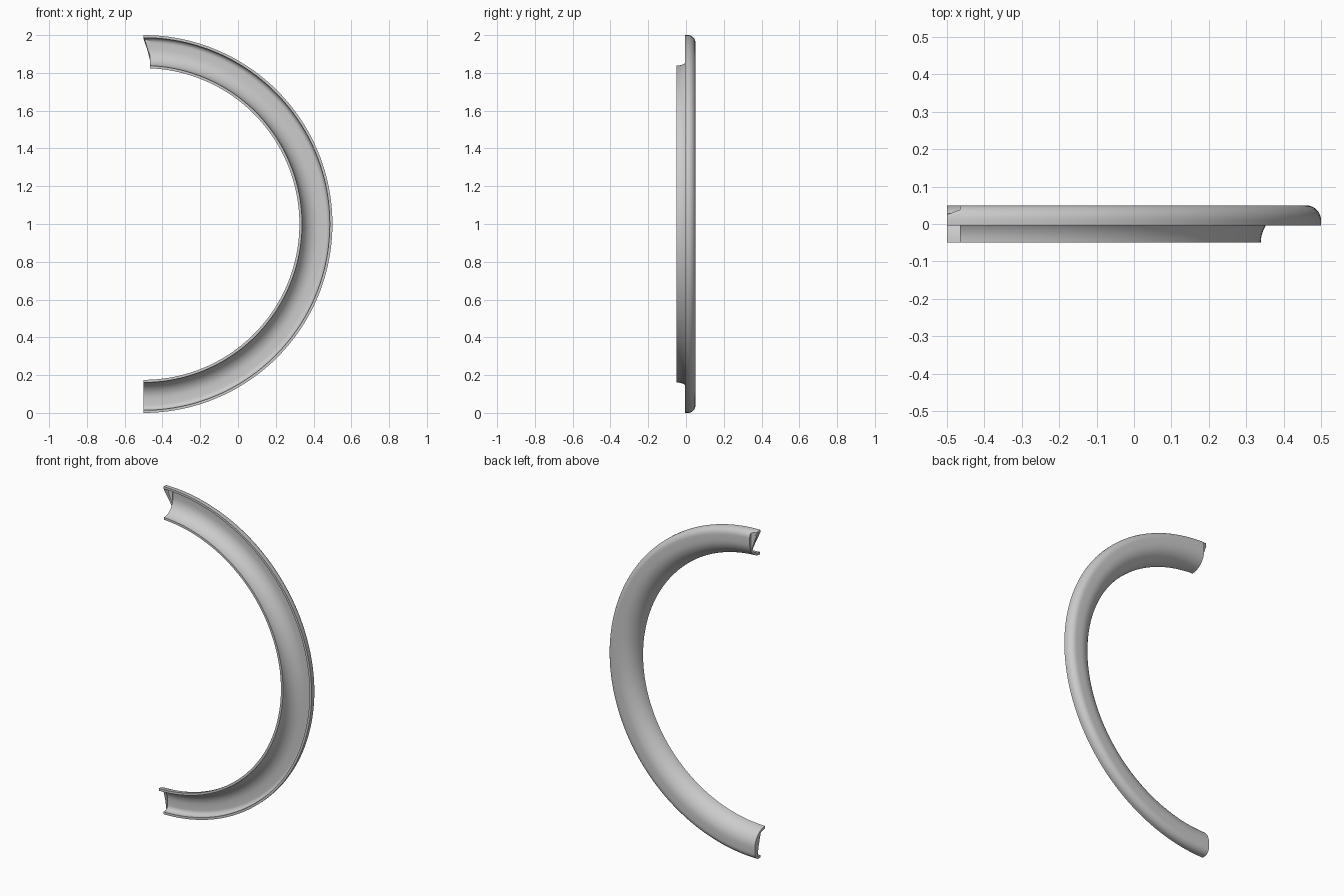
import bpy, bmesh, math

if "Cube" in bpy.data.objects:
    bpy.data.objects.remove(bpy.data.objects["Cube"])

CX, CZ = -0.5, 1.0      # ring centre
STEPS = 96

def arc(cr, cy, rad, a0, a1, n):
    """Arc points (radius from ring centre, depth y), angles in degrees."""
    out = []
    for i in range(n + 1):
        a = math.radians(a0 + (a1 - a0) * i / n)
        out.append((cr + rad * math.cos(a), cy + rad * math.sin(a)))
    return out

# Channel section: back skin from inner lip to outer lip, then front skin back again
section = (arc(0.925, -0.05, 0.10, 180, 90, 12)
           + arc(0.96, 0.01, 0.04, 90, 0, 8)
           + [(1.0, -0.004), (0.986, -0.004)]
           + arc(0.96, 0.01, 0.026, 0, 90, 6)
           + arc(0.925, -0.05, 0.086, 90, 180, 12))

def top_cut(r, y):
    """Upper end is trimmed back, leaving a tab along the outer lip."""
    return 0.0 if r > 0.97 and y < 0.032 else 0.035

# Half ring swept around the centre
bm = bmesh.new()
rings = []
for s in range(STEPS + 1):
    ring = []
    for r, y in section:
        end = math.pi / 2 - math.asin(top_cut(r, y) / r)
        a = -math.pi / 2 + (end + math.pi / 2) * s / STEPS
        ring.append(bm.verts.new((CX + r * math.cos(a), y, CZ + r * math.sin(a))))
    rings.append(ring)
n = len(section)
for a, b in zip(rings, rings[1:]):
    for i in range(n):
        j = (i + 1) % n
        bm.faces.new((a[i], a[j], b[j], b[i]))
# End caps
caps = [bm.faces.new(rings[0]), bm.faces.new(rings[-1])]
bmesh.ops.triangulate(bm, faces=caps)
bmesh.ops.recalc_face_normals(bm, faces=bm.faces)

mesh = bpy.data.meshes.new("half_ring_channel")
bm.to_mesh(mesh)
bm.free()
obj = bpy.data.objects.new("half_ring_channel", mesh)
bpy.context.collection.objects.link(obj)

mat = bpy.data.materials.new("plain_grey")
mat.diffuse_color = (0.6, 0.6, 0.6, 1)
mat.use_nodes = True
mat.node_tree.nodes["Principled BSDF"].inputs["Base Color"].default_value = mat.diffuse_color
mesh.materials.append(mat)

bpy.context.view_layer.objects.active = obj
obj.select_set(True)
bpy.ops.object.shade_smooth_by_angle(angle=math.radians(30))
